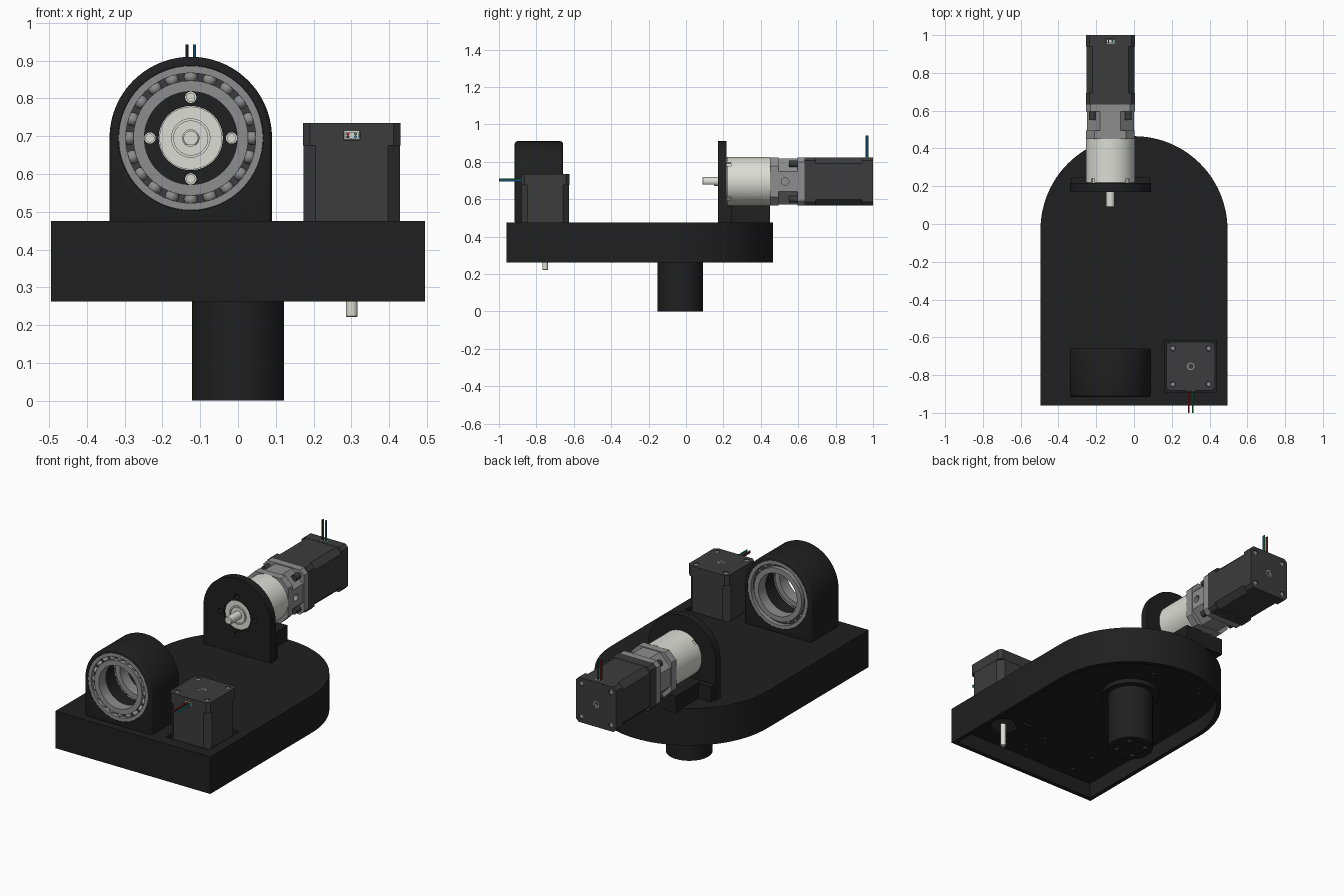
import bpy, bmesh
from math import pi, cos, sin
from mathutils import Matrix, Vector

if "Cube" in bpy.data.objects:
    bpy.data.objects.remove(bpy.data.objects["Cube"])

T = lambda x, y, z: Matrix.Translation((x, y, z))
I = Matrix.Identity(4)


def material(name, r, g, b):
    m = bpy.data.materials.new(name)
    m.diffuse_color = (r, g, b, 1)
    m.use_nodes = True
    m.node_tree.nodes["Principled BSDF"].inputs["Base Color"].default_value = m.diffuse_color
    return m


BLACK = material("black_plastic", .014, .014, .014)
DARK = material("dark_metal", .045, .045, .045)
GREY = material("grey_metal", .27, .27, .27)
LIGHT = material("light_steel", .72, .72, .67)
WIRES = [material("red", .5, .02, .02), material("green", .02, .25, .1),
         material("dark", .03, .03, .03), material("blue", .02, .25, .6)]


def finish(name, bm, mat, M=I):
    bm.transform(M)
    bmesh.ops.remove_doubles(bm, verts=bm.verts, dist=1e-5)
    bmesh.ops.recalc_face_normals(bm, faces=bm.faces)
    me = bpy.data.meshes.new(name)
    bm.to_mesh(me)
    bm.free()
    ob = bpy.data.objects.new(name, me)
    bpy.context.collection.objects.link(ob)
    if mat:
        me.materials.append(mat)
    return ob


def prism(name, pts, z0, z1, mat=None, M=I):
    bm = bmesh.new()
    f = bm.faces.new([bm.verts.new((x, y, z0)) for x, y in pts])
    ext = bmesh.ops.extrude_face_region(bm, geom=[f])["geom"]
    up = [v for v in ext if isinstance(v, bmesh.types.BMVert)]
    bmesh.ops.translate(bm, verts=up, vec=(0, 0, z1 - z0))
    return finish(name, bm, mat, M)


def box(name, x0, x1, y0, y1, z0, z1, mat=None, M=I):
    return prism(name, [(x0, y0), (x1, y0), (x1, y1), (x0, y1)], z0, z1, mat, M)


def lathe(name, prof, mat=None, M=I, n=64, closed=False):
    bm = bmesh.new()
    rows = [[bm.verts.new((r * cos(2 * pi * i / n), r * sin(2 * pi * i / n), z))
             for r, z in prof] for i in range(n)]
    for i in range(n):
        a, b = rows[i], rows[(i + 1) % n]
        for k in range(len(prof) - (0 if closed else 1)):
            j = (k + 1) % len(prof)
            bm.faces.new((a[k], b[k], b[j], a[j]))
    return finish(name, bm, mat, M)


def cyl(name, r, z0, z1, mat=None, M=I, n=48):
    return prism(name, [(r * cos(2 * pi * i / n), r * sin(2 * pi * i / n)) for i in range(n)], z0, z1, mat, M)


def ring(name, ro, ri, z0, z1, mat, M):
    return lathe(name, [(ri, z0), (ro, z0), (ro, z1), (ri, z1)], mat, M, 64, True)


def cut(ob, *cutters):
    bpy.context.view_layer.objects.active = ob
    for c in cutters:
        c.hide_render = True
        m = ob.modifiers.new("cut", 'BOOLEAN')
        m.operation, m.solver, m.object = 'DIFFERENCE', 'EXACT', c
        bpy.ops.object.modifier_apply(modifier=m.name)
        bpy.data.objects.remove(c)


def square(h, c):
    return [(h - c, -h), (h, c - h), (h, h - c), (h - c, h), (c - h, h), (-h, h - c), (-h, c - h), (c - h, -h)]


def four(d):
    return [(sx * d, sy * d) for sx in (-1, 1) for sy in (-1, 1)]


# Base: round-backed tray, hollow underneath
def tray(r, y0):
    return [(-r, y0), (r, y0)] + [(r * cos(pi * i / 48), r * sin(pi * i / 48) - .03) for i in range(49)]


MX, MY = .301, -.753
AX = T(-.125, 0, .695) @ Matrix.Rotation(-pi / 2, 4, 'X')   # local z runs along +y
base = prism("base", tray(.495, -.96), .262, .476, BLACK)
cut(base, prism("c", tray(.47, -.935), .2, .35),
    box("c", MX - .137, MX + .137, MY - .137, MY + .137, .372, .6),
    cyl("c", .075, .3, .4, None, T(MX, MY, 0)))
for x, y in four(.095):
    cut(base, box("c", MX + x - .03, MX + x + .03, MY + y - .011, MY + y + .011, .3, .4))
for sx in (-1, 1):
    for y in (-.87, -.71, .21):
        cut(base, cyl("c", .012, .3, .42, None, T(-.125 + sx * .165, y, 0), 16))

# Post with collar and bolt holes
post = lathe("post", [(0, 0), (.122, 0), (.122, .325), (.155, .325), (.155, .36), (0, .36)], BLACK, T(0, -.03, 0))
for x, y in four(.055):
    cut(post, cyl("c", .016, -.1, .05, None, T(x, y - .03, 0), 20))


# Arched bearing block and motor bracket
def arch(name, y0, y1):
    r = .215
    pts = [(-r, .23), (r, .23)] + [(r * cos(pi * i / 48), -r * sin(pi * i / 48)) for i in range(49)]
    return prism(name, pts, y0, y1, BLACK, AX)


block = arch("bearing_block", -.916, -.658)
bev = block.modifiers.new("bevel", 'BEVEL')
bev.width, bev.segments, bev.limit_method, bev.angle_limit = .014, 3, 'ANGLE', 1
bpy.context.view_layer.objects.active = block
bpy.ops.object.modifier_apply(modifier=bev.name)
cut(block, cyl("c", .16, -1, -.5, None, AX, 64),
    cyl("c", .192, -1, -.85, None, AX, 64), cyl("c", .192, -.724, -.5, None, AX, 64))

# Two ball bearings, one in each face of the block
for tag, a in (("front", -.916), ("rear", -.724)):
    b = a + .066
    ring(tag + "_bearing_outer", .191, .172, a, b, GREY, AX)
    ring(tag + "_bearing_inner", .152, .123, a, b, GREY, AX)
    ring(tag + "_bearing_cage", .175, .15, a + .025, b - .025, DARK, AX)
    bm = bmesh.new()
    for i in range(20):
        t = 2 * pi * i / 20
        bmesh.ops.create_uvsphere(bm, u_segments=16, v_segments=10, radius=.018,
                                  matrix=T(.162 * cos(t), .162 * sin(t), a + .024))
    finish(tag + "_bearing_balls", bm, GREY, AX)

bracket = arch("motor_bracket", .17, .216)
cut(bracket, cyl("c", .085, .1, .3, None, AX))
for x, y in ((.108, 0), (-.108, 0), (0, .108), (0, -.108)):
    cut(bracket, cyl("c", .015, .1, .3, None, AX @ T(x, y, 0), 24))
box("bracket_foot", -.33, .083, .21, .245, .47, .565, BLACK)
box("gearbox_saddle", -.25, .0, .21, .45, .47, .566, BLACK)

# Planetary gearbox with output shaft
gear = lathe("gearbox", [(0, .18), (.045, .18), (.045, .172), (.052, .172), (.052, .18), (.083, .18), (.083, .217),
                         (.126, .217), (.13, .221), (.13, .45), (0, .45)], LIGHT, AX)
for i in range(4):
    R = AX @ Matrix.Rotation(pi / 4 + i * pi / 2, 4, 'Z')
    cut(gear, box("c", .122, .15, -.012, .012, .2, .24, None, R))
    cyl("gearbox_screw", .012, .2, .22, LIGHT, AX @ Matrix.Rotation(i * pi / 2, 4, 'Z') @ T(.108, 0, 0), 16)
shaft = lathe("output_shaft", [(0, .088), (.019, .088), (.023, .092), (.023, .19), (0, .19)], LIGHT, AX, 32)
cut(shaft, box("c", -.05, .05, .017, .05, .05, .15, None, AX))

# Gearbox adapter: two flanges joined by a waisted body
prism("adapter_front_flange", square(.128, .045), .45, .495, GREY, AX)
waist = prism("adapter_body", square(.124, .07), .49, .6, GREY, AX)
prism("adapter_rear_flange", square(.129, .025), .595, .634, GREY, AX)
cut(waist, cyl("c", .02, .1, .2, None, AX @ T(0, 0, .53) @ Matrix.Rotation(pi / 2, 4, 'Y'), 24))
for x, y in four(.095):
    cyl("adapter_screw", .018, .55, .6, DARK, AX @ T(x, y, 0), 20)


# Stepper motors: shaft along local -z, connector towards local -y
def motor(tag, M):
    L = .367
    prism(tag + "_front_cap", square(.129, .018), 0, .06, DARK, M)
    prism(tag + "_body", square(.1275, .032), .05, L - .05, DARK, M)
    cap = prism(tag + "_rear_cap", square(.129, .018), L - .06, L, DARK, M)
    cyl(tag + "_pilot", .067, -.012, .01, DARK, M)
    lathe(tag + "_shaft", [(0, -.147), (.013, -.147), (.0155, -.144), (.0155, 0), (0, 0)], LIGHT, M, 24)
    for x, y in four(.095):
        cut(cap, cyl("c", .014, L - .012, L + .1, None, M @ T(x, y, 0), 24))
        cyl(tag + "_screw", .012, L - .02, L - .003, GREY, M @ T(x, y, 0), 20)
    cut(cap, cyl("c", .02, L - .015, L + .1, None, M, 24))
    ring(tag + "_rear_ring", .02, .011, L - .02, L - .001, GREY, M)
    # connector shell and four wires
    z = L - .033
    cut(cap, box("c", -.022, .022, -.2, -.115, z - .012, z + .012, None, M))
    plug = box(tag + "_connector", -.021, .021, -.13, -.11, z - .011, z + .011, LIGHT, M)
    cut(plug, box("c", -.017, .017, -.2, -.118, z - .007, z + .007, None, M))
    for i, (x, dz) in enumerate(((-.01, .004), (.01, .004), (-.01, -.004), (.01, -.004))):
        cyl(tag + "_wire", .004, .11, .247, WIRES[i],
            M @ T(x, 0, z + dz) @ Matrix.Rotation(pi / 2, 4, 'X'), 10)


motor("upright_motor", T(MX, MY, .368))
motor("gear_motor", AX @ T(0, 0, .633))

# Smooth round surfaces, keep hard edges
bpy.ops.object.select_all(action='SELECT')
bpy.context.view_layer.objects.active = base
bpy.ops.object.shade_smooth_by_angle(angle=.52)
